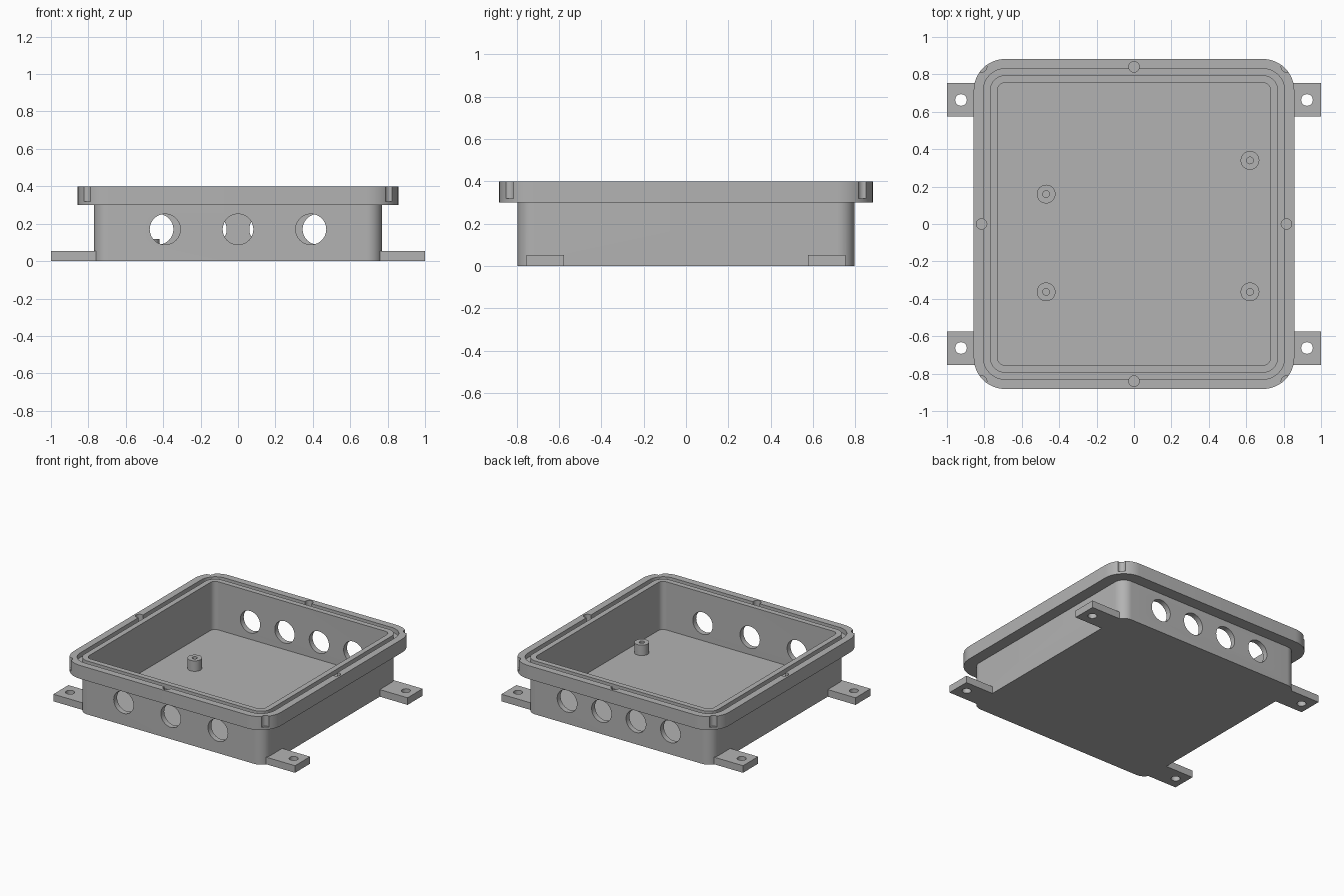
import bpy, bmesh, math
from mathutils import Matrix, Vector

cube = bpy.data.objects.get("Cube")
if cube:
    bpy.data.objects.remove(cube, do_unlink=True)

grey = bpy.data.materials.new("plain grey")
grey.use_nodes = True
colour = (0.45, 0.45, 0.45, 1)
grey.diffuse_color = colour
grey.node_tree.nodes["Principled BSDF"].inputs["Base Color"].default_value = colour


def make_object(name, bm):
    bmesh.ops.recalc_face_normals(bm, faces=bm.faces)
    mesh = bpy.data.meshes.new(name)
    bm.to_mesh(mesh)
    bm.free()
    mesh.materials.append(grey)
    ob = bpy.data.objects.new(name, mesh)
    bpy.context.collection.objects.link(ob)
    return ob


def select(ob):
    bpy.ops.object.select_all(action='DESELECT')
    ob.select_set(True)
    bpy.context.view_layer.objects.active = ob


def loft(bm, rings):
    """Skin a list of equal-length point rings and cap both ends."""
    rows = [[bm.verts.new(p) for p in ring] for ring in rings]
    n = len(rows[0])
    for a, b in zip(rows, rows[1:]):
        for i in range(n):
            j = (i + 1) % n
            bm.faces.new((a[i], a[j], b[j], b[i]))
    bm.faces.new(rows[0])
    bm.faces.new(rows[-1])


def rounded_ring(offset, z, steps=12):
    """Rounded rectangle, offset from the body outline."""
    cx, cy, r = 0.69, 0.715, 0.08 + offset
    ring = []
    for k, (sx, sy) in enumerate([(1, 1), (-1, 1), (-1, -1), (1, -1)]):
        for s in range(steps + 1):
            a = (k + s / steps) * math.pi / 2
            ring.append((sx * cx + r * math.cos(a), sy * cy + r * math.sin(a), z))
    return ring


def circle_ring(x, y, r, z, n=32):
    return [(x + r * math.cos(2 * math.pi * i / n),
             y + r * math.sin(2 * math.pi * i / n), z) for i in range(n)]


def cylinder(bm, centre, r, depth, axis='Z'):
    rot = Matrix.Rotation(math.pi / 2, 4, 'X') if axis == 'Y' else Matrix()
    bmesh.ops.create_cone(bm, cap_ends=True, segments=40, radius1=r, radius2=r,
                          depth=depth, matrix=Matrix.Translation(centre) @ rot)


def boolean(target, cutter, operation):
    mod = target.modifiers.new(operation.title(), 'BOOLEAN')
    mod.object, mod.operation, mod.solver = cutter, operation, 'EXACT'
    select(target)
    bpy.ops.object.modifier_apply(modifier=mod.name)
    bpy.data.objects.remove(cutter, do_unlink=True)


# Tray: outside wall, flange, seal groove, inner lip, inside wall and floor
bm = bmesh.new()
profile = [(0, 0), (0, 0.3), (0.087, 0.3), (0.087, 0.4), (0.035, 0.4),
           (0.035, 0.365), (0, 0.365), (0, 0.4), (-0.04, 0.4), (-0.04, 0.04)]
loft(bm, [rounded_ring(o, z) for o, z in profile])
enclosure = make_object("enclosure_tray", bm)

# Mounting tabs, joined to the tray
bm = bmesh.new()
for sx in (-1, 1):
    for sy in (-1, 1):
        place = Matrix.Translation((sx * 0.875, sy * 0.665, 0.0265))
        bmesh.ops.create_cube(bm, size=1, matrix=place @ Matrix.Diagonal((0.25, 0.178, 0.053, 1)))
boolean(enclosure, make_object("mounting_tabs", bm), 'UNION')

# Cable openings (three in front, four behind), screw holes and tab holes
bm = bmesh.new()
for x in (-0.39, 0, 0.39):
    cylinder(bm, (x, -0.775, 0.17), 0.082, 0.16, 'Y')
for i in range(4):
    cylinder(bm, ((i - 1.5) * 0.285, 0.775, 0.17), 0.082, 0.16, 'Y')
for ix in (-1, 0, 1):
    for iy in (-1, 0, 1):
        if ix or iy:
            cylinder(bm, (ix * 0.815, iy * 0.84, 0.37), 0.028, 0.1)
        if ix and iy:
            cylinder(bm, (ix * 0.925, iy * 0.663, 0.03), 0.031, 0.2)
boolean(enclosure, make_object("hole_cutters", bm), 'DIFFERENCE')
select(enclosure)
bpy.ops.object.shade_smooth_by_angle(angle=math.radians(30))

# Hollow board posts on the floor
posts = {"post_back_right": (-0.47, 0.16), "post_front_right": (-0.47, -0.363),
         "post_back_left": (0.62, 0.34), "post_front_left": (0.62, -0.363)}
for name, (x, y) in posts.items():
    bm = bmesh.new()
    loft(bm, [circle_ring(x, y, r, z) for r, z in
              ((0.05, 0.03), (0.05, 0.118), (0.018, 0.118), (0.018, 0.045))])
    select(make_object(name, bm))
    bpy.ops.object.shade_smooth_by_angle(angle=math.radians(30))
